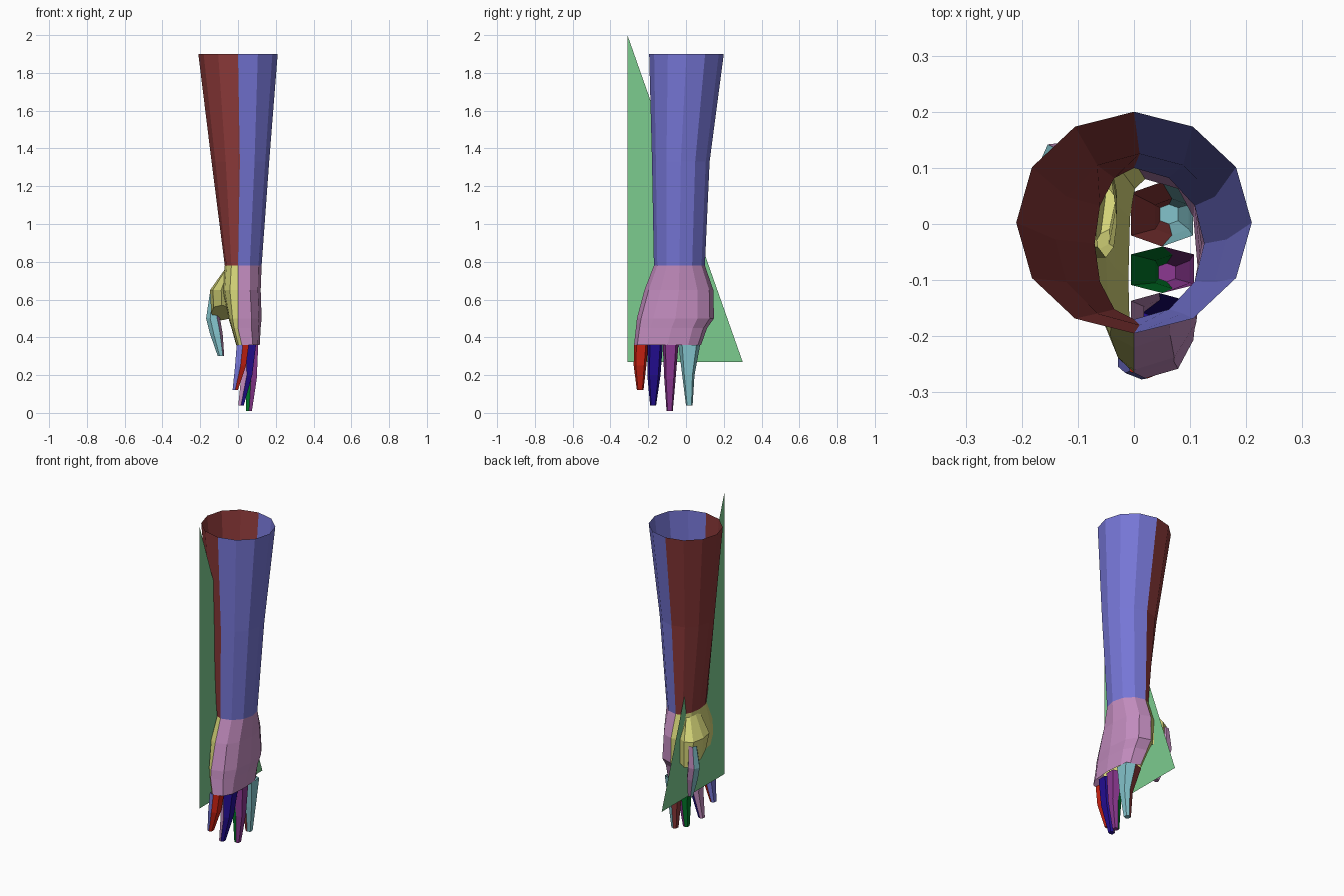
import bpy, bmesh
from math import sin, cos, pi, copysign
from mathutils import Vector

cube = bpy.data.objects.get("Cube")
if cube:
    bpy.data.objects.remove(cube)


def linear(c):
    c /= 255
    return c / 12.92 if c < 0.04 else ((c + 0.055) / 1.055) ** 2.4


def material(name, r, g, b):
    col = (linear(r), linear(g), linear(b), 1)
    m = bpy.data.materials.new(name)
    m.use_nodes = True
    m.diffuse_color = col
    m.node_tree.nodes["Principled BSDF"].inputs["Base Color"].default_value = col
    return m


BROWN = material("brown", 138, 56, 56)
BLUE = material("periwinkle", 118, 118, 214)
MAUVE = material("mauve", 194, 140, 190)
KHAKI = material("khaki", 212, 212, 120)
RED = material("red", 206, 34, 18)
NAVY = material("navy", 36, 14, 148)
PURPLE = material("purple", 140, 56, 145)
CYAN = material("pale cyan", 132, 196, 204)
GREEN = material("dark green", 0, 120, 40)
LEAF = material("leaf green", 124, 204, 143)


def section(n, z, x0, x1, y0, y1, seam=None, power=1.0, tilt=0.0):
    """Horizontal n-gon from the +y seam round the palm side; tilt slopes it along y."""
    seam = (x0 + x1) / 2 if seam is None else seam
    yc, ry = (y0 + y1) / 2, (y1 - y0) / 2
    pts = []
    for k in range(n):
        a = pi / 2 + 2 * pi * k / n
        c = copysign(abs(cos(a)) ** power, cos(a)) if abs(cos(a)) > 1e-6 else 0
        s = copysign(abs(sin(a)) ** power, sin(a)) if abs(sin(a)) > 1e-6 else 0
        rx = x1 - seam if c > 0 else seam - x0
        pts.append(Vector((seam + rx * c, yc + ry * s, z - tilt * s)))
    return pts


def finish(name, bm, mats):
    bmesh.ops.recalc_face_normals(bm, faces=bm.faces)
    me = bpy.data.meshes.new(name)
    bm.to_mesh(me)
    bm.free()
    for m in mats:
        me.materials.append(m)
    ob = bpy.data.objects.new(name, me)
    bpy.context.collection.objects.link(ob)


def loft(name, rings, palm, back, cap=False):
    """Skin the rings; the first half of each loop is palm side, the rest back."""
    bm = bmesh.new()
    loops = [[bm.verts.new(p) for p in ring] for ring in rings]
    n = len(loops[0])
    for a, b in zip(loops, loops[1:]):
        for k in range(n):
            j = (k + 1) % n
            f = bm.faces.new((a[k], a[j], b[j], b[k]))
            f.material_index = 0 if k < n // 2 else 1
    if cap:
        bm.faces.new(loops[-1]).material_index = 1
    finish(name, bm, (palm, back))


# Forearm: open tapering tube, split into inner and outer halves
wrist = section(12, 0.78, -0.07, 0.125, -0.17, 0.10, 0.0)
loft("forearm", [
    section(12, 1.9, -0.21, 0.21, -0.195, 0.20, 0.0),
    section(12, 1.33, -0.14, 0.165, -0.18, 0.125, 0.01),
    wrist], BROWN, BLUE)

# Hand: flattened shell widening to the knuckles
loft("hand", [
    wrist,
    section(12, 0.65, -0.08, 0.12, -0.22, 0.145, 0.0, 0.9),
    section(12, 0.50, -0.05, 0.125, -0.26, 0.148, 0.0, 0.8),
    section(12, 0.45, -0.035, 0.12, -0.265, 0.112, 0.0, 0.75),
    section(12, 0.36, -0.01, 0.115, -0.275, 0.08, 0.02, 0.7)], KHAKI, MAUVE)

# Base of the thumb: bulge on the palm
loft("thumb_base", [
    section(8, 0.76, -0.07, -0.03, -0.06, 0.07),
    section(8, 0.65, -0.148, -0.03, -0.06, 0.145, power=0.8),
    section(8, 0.53, -0.142, -0.03, -0.03, 0.14, power=0.8, tilt=0.04)],
    KHAKI, KHAKI, cap=True)

# Fingers: base, middle and tip as z, x0, x1, y0, y1
fingers = {
    "little_finger": (BLUE, RED, (0.36, -0.01, 0.06, -0.275, -0.2),
                      (0.25, -0.018, 0.045, -0.277, -0.21), (0.12, -0.03, 0.0, -0.26, -0.225)),
    "ring_finger": (MAUVE, NAVY, (0.36, -0.01, 0.1, -0.205, -0.123),
                    (0.2, 0.015, 0.078, -0.205, -0.135), (0.04, 0.0, 0.032, -0.19, -0.158)),
    "middle_finger": (GREEN, PURPLE, (0.36, -0.01, 0.112, -0.123, -0.04),
                      (0.18, 0.035, 0.102, -0.115, -0.055), (0.01, 0.042, 0.075, -0.103, -0.07)),
    "index_finger": (BROWN, CYAN, (0.36, -0.01, 0.11, -0.04, 0.075),
                     (0.2, 0.035, 0.1, -0.02, 0.045), (0.04, 0.045, 0.08, 0.0, 0.035)),
}
for name, (palm, back, *rings) in fingers.items():
    loft(name, [section(6, *r, power=0.6) for r in rings], palm, back, cap=True)

# Thumb: hexagonal taper, colours split along a slanted direction
thumb = []
for x, y, z, r in ((-0.125, 0.115, 0.63, 0.025), (-0.132, 0.112, 0.5, 0.037),
                   (-0.115, 0.103, 0.42, 0.034), (-0.09, 0.085, 0.3, 0.017)):
    thumb.append([Vector((x + r * cos(a), y + r * sin(a), z))
                  for a in (pi * (0.7 + k / 3) for k in range(6))])
loft("thumb", thumb, CYAN, MAUVE, cap=True)

# Upright triangular panel through the arm
bm = bmesh.new()
bm.faces.new([bm.verts.new((-0.045, y, z))
              for y, z in ((-0.31, 0.27), (0.30, 0.27), (-0.31, 2.0))])
finish("triangle_panel", bm, (LEAF,))
